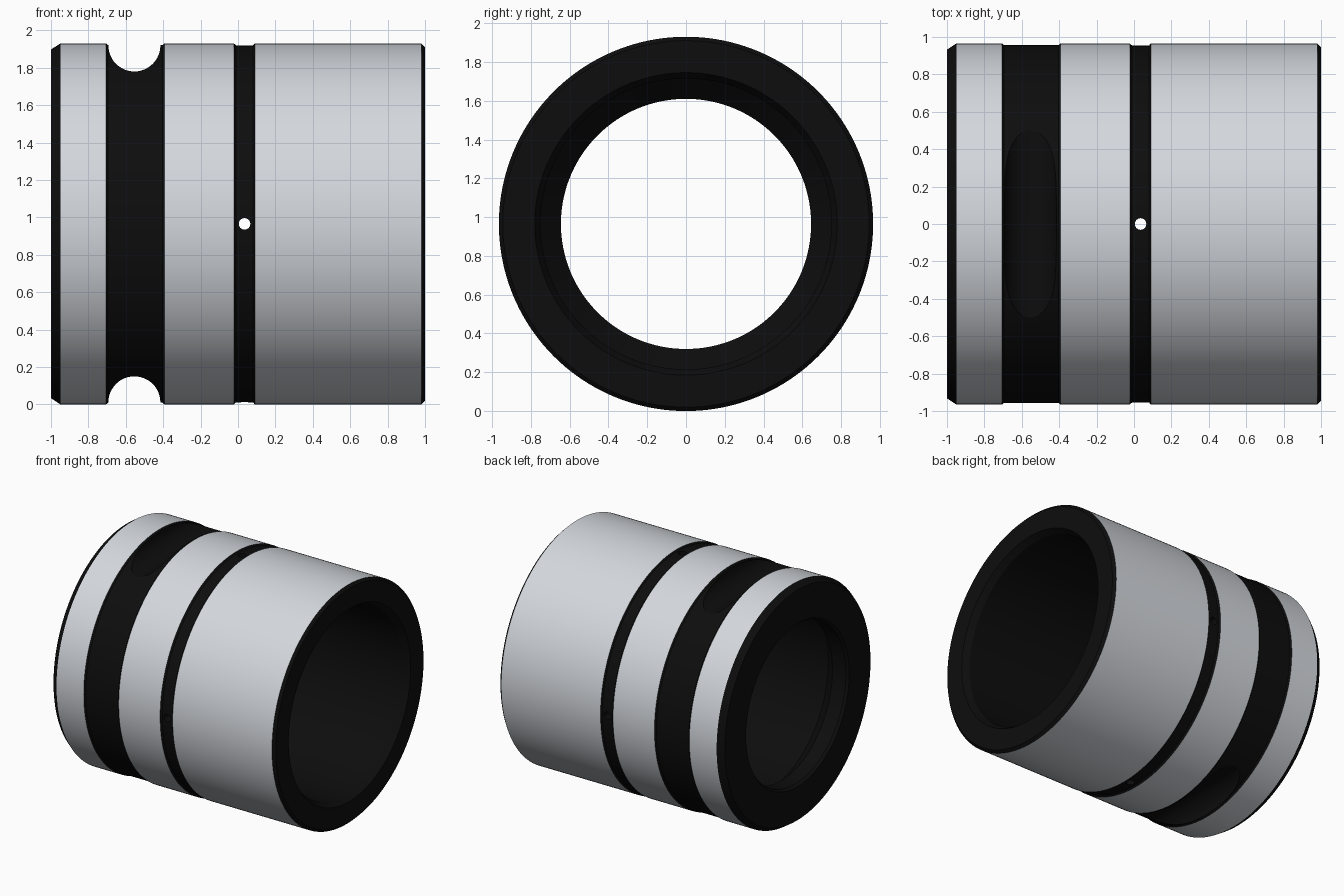
import bpy, bmesh, math

if "Cube" in bpy.data.objects:
    bpy.data.objects.remove(bpy.data.objects["Cube"])

SEG = 160
CZ = 0.965  # height of the sleeve axis


def material(name, color):
    m = bpy.data.materials.new(name)
    m.diffuse_color = color
    m.use_nodes = True
    m.node_tree.nodes["Principled BSDF"].inputs["Base Color"].default_value = m.diffuse_color
    return m


black = material("black_finish", (0.004, 0.004, 0.004, 1))
grey = material("bare_metal", (0.66, 0.69, 0.73, 1))

# Closed section (x, radius, material of the band to the next point): 0 black, 1 grey
R = 0.965
section = [
    (-1.0, 0.932, 0), (-0.95, R, 1),                                   # left chamfer, end land
    (-0.706, R, 0), (-0.694, 0.956, 0), (-0.404, 0.956, 0),            # wide groove
    (-0.393, R, 1),                                                    # middle land
    (-0.022, R, 0), (-0.01, 0.954, 0), (0.08, 0.954, 0),               # narrow groove
    (0.09, R, 1), (0.98, R, 0), (1.0, 0.945, 0),                       # main land, right chamfer
    (1.0, 0.78, 0), (0.95, 0.75, 0),                                   # bore mouth
    (-0.75, 0.75, 0), (-0.86, 0.645, 0),                               # main bore, inner cone
    (-0.98, 0.645, 0), (-1.0, 0.66, 0),                                # lip
]

# Sleeve body: revolve the section around the x axis
bm = bmesh.new()
rings = []
for x, r, _ in section:
    rings.append([bm.verts.new((x, r * math.cos(2 * math.pi * k / SEG),
                                CZ + r * math.sin(2 * math.pi * k / SEG)))
                  for k in range(SEG)])
for i, (_, _, mat) in enumerate(section):
    a, b = rings[i], rings[(i + 1) % len(rings)]
    for k in range(SEG):
        n = (k + 1) % SEG
        f = bm.faces.new((a[k], a[n], b[n], b[k]))
        f.material_index = mat
bmesh.ops.recalc_face_normals(bm, faces=bm.faces)
mesh = bpy.data.meshes.new("sleeve")
bm.to_mesh(mesh)
bm.free()
mesh.materials.append(black)
mesh.materials.append(grey)
sleeve = bpy.data.objects.new("sleeve", mesh)
bpy.context.collection.objects.link(sleeve)


def cut(name, radius, loc, rot, sides):
    bpy.ops.mesh.primitive_cylinder_add(vertices=sides, radius=radius, depth=2.4,
                                        location=loc, rotation=rot)
    cutter = bpy.context.object
    cutter.name = name
    cutter.hide_render = True
    mod = sleeve.modifiers.new(name, 'BOOLEAN')
    mod.operation = 'DIFFERENCE'
    mod.solver = 'EXACT'
    mod.object = cutter
    bpy.context.view_layer.objects.active = sleeve
    bpy.ops.object.modifier_apply(modifier=name)
    bpy.data.objects.remove(cutter)


# Round notches across the wide groove, top and bottom
along_y = (math.pi / 2, 0, 0)
for side in (1, -1):
    cut("notch_cutter", 0.139, (-0.554, 0, CZ + side * 0.954), along_y, 48)

# Cross-drilled oil holes in the narrow groove
cut("hole_cutter_y", 0.031, (0.035, 0, CZ), along_y, 24)
cut("hole_cutter_z", 0.031, (0.035, 0, CZ), (0, 0, 0), 24)

# Smooth shading with crisp edges
bpy.ops.object.select_all(action='DESELECT')
sleeve.select_set(True)
bpy.context.view_layer.objects.active = sleeve
bpy.ops.object.shade_smooth_by_angle(angle=math.radians(30))
